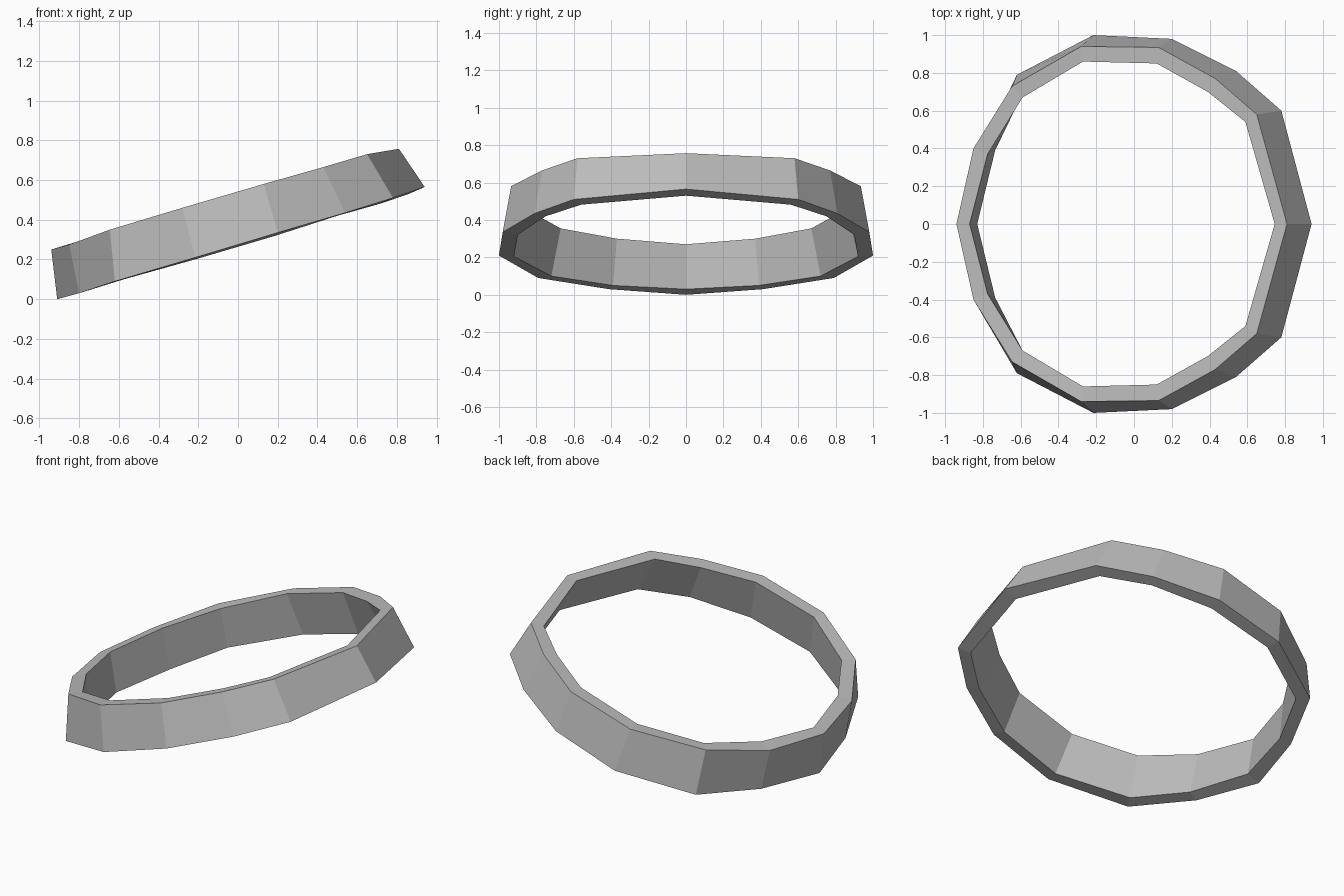
import bpy, bmesh

cube = bpy.data.objects.get("Cube")
if cube:
    bpy.data.objects.remove(cube, do_unlink=True)

grey = bpy.data.materials.new("plain grey")
grey.use_nodes = True
colour = (0.5, 0.5, 0.5, 1)
grey.diffuse_color = colour
grey.node_tree.nodes["Principled BSDF"].inputs["Base Color"].default_value = colour

# Half outlines of the tilted band's four rims, from the low end to the high end
outer_top = [(-.94, 0, .25), (-.85, .40, .275), (-.645, .73, .35), (-.28, .94, .46),
             (.13, .935, .58), (.43, .77, .665), (.65, .58, .73), (.81, 0, .757)]
inner_top = [(-.87, 0, .27), (-.775, .37, .30), (-.59, .67, .355), (-.27, .86, .46),
             (.12, .85, .575), (.39, .70, .65), (.59, .54, .71), (.745, 0, .742)]
inner_bottom = [(-.83, 0, .03), (-.735, .39, .05), (-.575, .72, .10), (-.20, .92, .205),
                (.19, .90, .32), (.50, .75, .42), (.72, .56, .482), (.86, 0, .53)]
outer_bottom = [(-.91, 0, 0), (-.80, .41, .03), (-.62, .79, .09), (-.215, 1, .21),
                (.20, .98, .335), (.54, .81, .435), (.78, .60, .51), (.94, 0, .565)]


def full_loop(half):
    """Close a half outline by mirroring it across y."""
    return half + [(x, -y, z) for x, y, z in half[-2:0:-1]]


# Band: join the four rims with flat quads all the way round
bm = bmesh.new()
rims = [[bm.verts.new(p) for p in full_loop(half)]
        for half in (outer_top, inner_top, inner_bottom, outer_bottom)]
count = len(rims[0])
for r, rim in enumerate(rims):
    after = rims[(r + 1) % len(rims)]
    for i in range(count):
        j = (i + 1) % count
        bm.faces.new((rim[i], rim[j], after[j], after[i]))
bmesh.ops.recalc_face_normals(bm, faces=bm.faces)
mesh = bpy.data.meshes.new("band")
bm.to_mesh(mesh)
bm.free()
mesh.materials.append(grey)
band = bpy.data.objects.new("band", mesh)
bpy.context.collection.objects.link(band)
